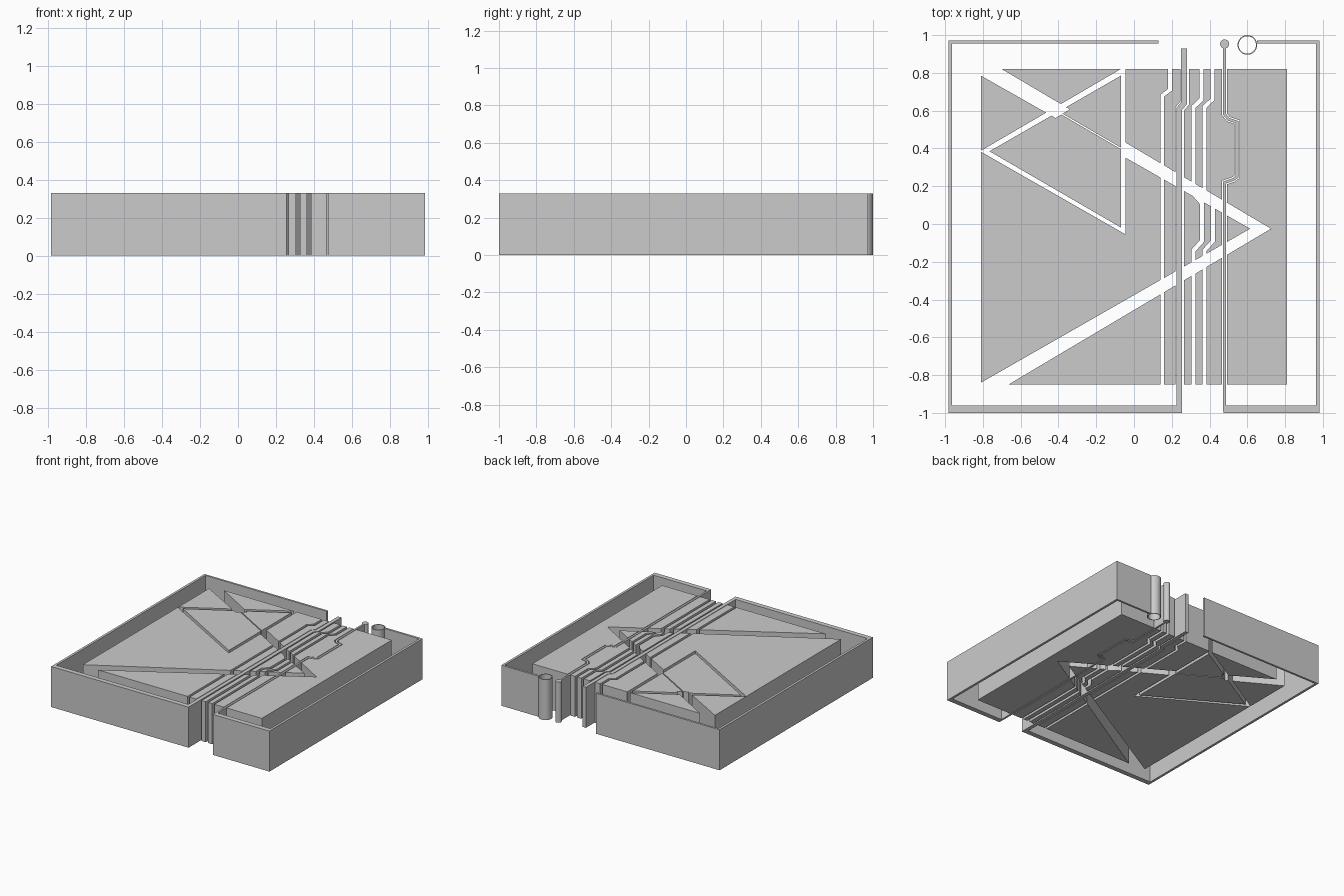
import bpy, bmesh
from math import cos, sin, pi
from mathutils import Vector

if "Cube" in bpy.data.objects:
    bpy.data.objects.remove(bpy.data.objects["Cube"], do_unlink=True)

HEIGHT = 0.33

grey = bpy.data.materials.new("plain grey")
grey.use_nodes = True
grey.diffuse_color = (0.6, 0.6, 0.6, 1)
grey.node_tree.nodes["Principled BSDF"].inputs["Base Color"].default_value = grey.diffuse_color


def prism(name, outline, low=0.0, high=HEIGHT):
    """Extrude a flat outline straight up."""
    bm = bmesh.new()
    base = bm.faces.new([bm.verts.new((x, y, low)) for x, y in outline])
    up = bmesh.ops.extrude_face_region(bm, geom=[base])["geom"]
    bmesh.ops.translate(bm, vec=(0, 0, high - low),
                        verts=[v for v in up if isinstance(v, bmesh.types.BMVert)])
    bmesh.ops.recalc_face_normals(bm, faces=bm.faces)
    mesh = bpy.data.meshes.new(name)
    bm.to_mesh(mesh)
    bm.free()
    mesh.materials.append(grey)
    obj = bpy.data.objects.new(name, mesh)
    bpy.context.collection.objects.link(obj)
    return obj


def ribbon(path, width):
    """Outline of a path with constant width and mitred corners."""
    pts = [Vector(p) for p in path]
    left, right = [], []
    for i, p in enumerate(pts):
        a = (p - pts[i - 1]).normalized() if i else None
        b = (pts[i + 1] - p).normalized() if i < len(pts) - 1 else None
        a, b = a or b, b or a
        n = Vector((-a.y - b.y, a.x + b.x)).normalized()
        off = n * (width / 2 / n.dot(Vector((-a.y, a.x))))
        left.append(p + off)
        right.append(p - off)
    return left + right[::-1]


def disc(x, y, r, count=32):
    return [(x + r * cos(2 * pi * i / count), y + r * sin(2 * pi * i / count)) for i in range(count)]


def cut(target, outline):
    tool = prism("cutter", outline, -0.1, HEIGHT + 0.1)
    tool.hide_render = True
    mod = target.modifiers.new("cut", "BOOLEAN")
    mod.operation, mod.solver, mod.object = "DIFFERENCE", "EXACT", tool
    bpy.context.view_layer.objects.active = target
    bpy.ops.object.modifier_apply(modifier=mod.name)
    bpy.data.objects.remove(tool, do_unlink=True)


# Central plate
plate = prism("plate", [(-0.81, -0.85), (0.81, -0.85), (0.81, 0.82), (-0.81, 0.82)])

# Large arrow channel, upper and lower arm
cut(plate, [(-0.81, 0.785), (-0.415, 0.561), (-0.34, 0.607), (-0.70, 0.82),
            (-0.75, 0.85), (-0.85, 0.85), (-0.85, 0.808)])
cut(plate, [(-0.06, 0.36), (0.615, -0.025), (0.725, -0.025), (-0.06, 0.44)])
cut(plate, [(0.725, -0.025), (0.615, -0.025), (-0.81, -0.84), (-0.9, -0.891), (-0.734, -0.891)])
# Thin slit continuing the arrow across the triangle
cut(plate, ribbon([(-0.43, 0.61), (-0.06, 0.395)], 0.007))

# Small triangle channel
cut(plate, [(-0.815, 0.385), (-0.765, 0.385), (-0.07, 0.785), (-0.03, 0.84), (-0.04, 0.838)])
cut(plate, [(-0.815, 0.385), (-0.045, -0.055), (-0.055, -0.027), (-0.765, 0.385)])
cut(plate, [(-0.07, -0.03), (-0.045, -0.055), (-0.045, 0.9), (-0.07, 0.9)])

# Narrow jogged grooves
cut(plate, ribbon([(0.19, 0.9), (0.19, 0.71), (0.15, 0.68), (0.15, -0.9)], 0.02))
for x, w in ((0.315, 0.022), (0.373, 0.02)):
    cut(plate, ribbon([(x + 0.043, 0.9), (x + 0.043, 0.66), (x, 0.62), (x, 0.16), (x + 0.045, 0.11),
                       (x + 0.045, -0.09), (x, -0.14), (x, -0.9)], w))

# Channels around the two raised strips
cut(plate, ribbon([(0.268, 0.9), (0.268, 0.64), (0.243, 0.61), (0.243, -0.9)], 0.046))
jog = [(0.48, 0.58), (0.5, 0.555), (0.545, 0.54), (0.545, 0.25), (0.525, 0.235), (0.48, 0.22)]
cut(plate, ribbon([(0.48, 0.9)] + jog + [(0.48, -0.9)], 0.026))

# Strips running through the plate
prism("wide_strip", ribbon([(0.265, 0.93), (0.265, 0.64), (0.24, 0.61), (0.24, -0.99)], 0.03))
prism("thin_strip", ribbon([(0.48, 0.94)] + jog + [(0.48, -0.99)], 0.015))
prism("strip_end_post", disc(0.48, 0.953, 0.024))

# Outer walls, left and right halves
for name, end, back in (("wide", 0.255, 0.13), ("narrow", 0.473, 0.65)):
    side = -0.983 if name == "wide" else 0.983
    inner = side * 0.98
    prism(name + "_wall", [(side, -1), (end, -1), (end, -0.96), (inner, -0.96), (inner, 0.955),
                           (back, 0.955), (back, 0.972), (side, 0.972)])

# Open tube at the back
tube = prism("tube", disc(0.6, 0.948, 0.052))
cut(tube, disc(0.6, 0.948, 0.046))
bpy.ops.object.select_all(action="DESELECT")
tube.select_set(True)
bpy.context.view_layer.objects.active = tube
bpy.ops.object.shade_smooth_by_angle()
